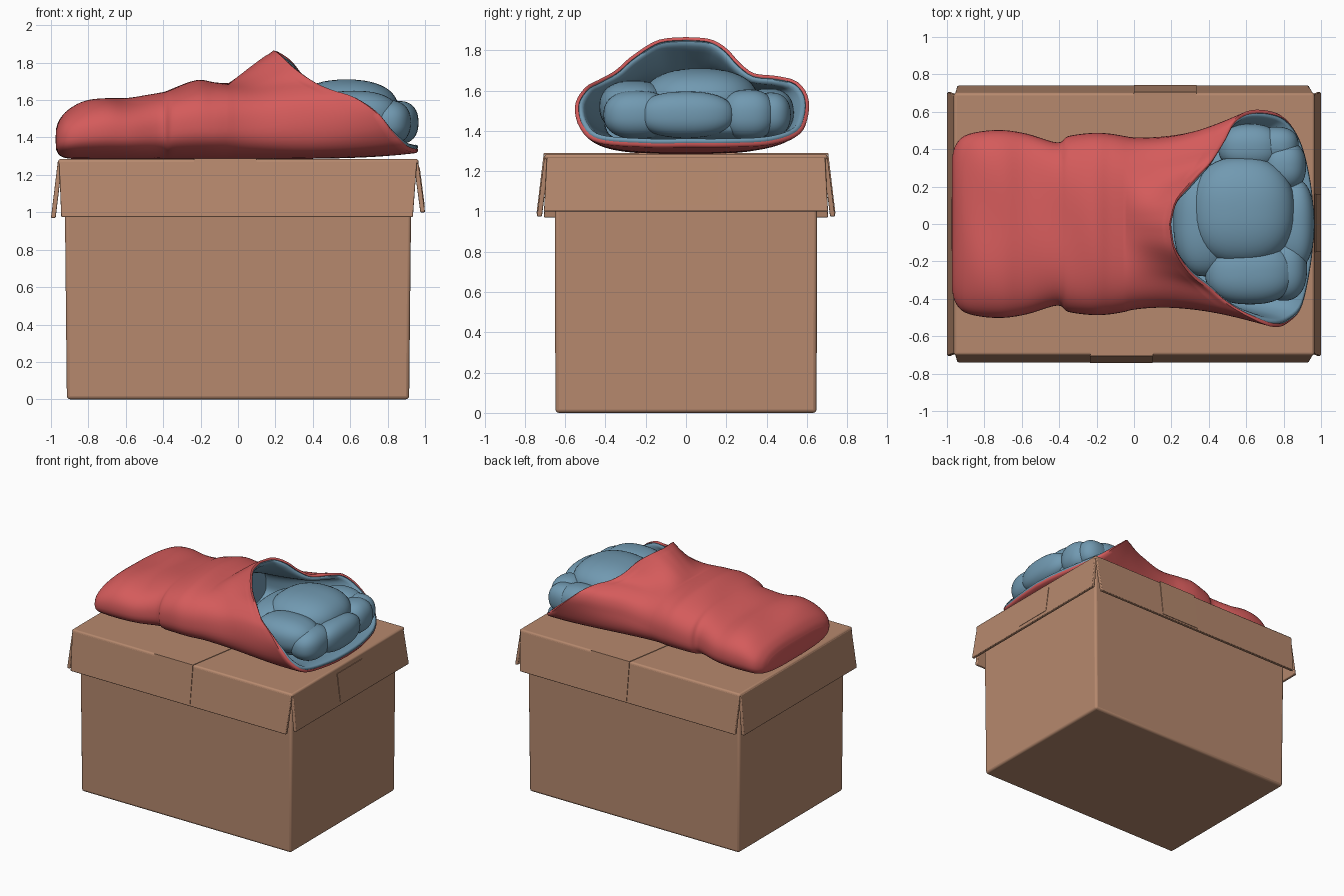
import bpy, bmesh, math
from mathutils import Vector

if "Cube" in bpy.data.objects:
    bpy.data.objects.remove(bpy.data.objects["Cube"])


def material(name, col):
    m = bpy.data.materials.new(name)
    m.diffuse_color = (*col, 1)
    m.use_nodes = True
    m.node_tree.nodes["Principled BSDF"].inputs["Base Color"].default_value = m.diffuse_color
    return m


CARD = material("cardboard", (0.47, 0.25, 0.155))
RED = material("red fabric", (0.66, 0.105, 0.105))
BLUE = material("blue lining", (0.165, 0.32, 0.44))


def finish(bm, name, mats, bevel=0, angle=40):
    bmesh.ops.recalc_face_normals(bm, faces=bm.faces)
    me = bpy.data.meshes.new(name)
    bm.to_mesh(me)
    bm.free()
    ob = bpy.data.objects.new(name, me)
    bpy.context.collection.objects.link(ob)
    for m in mats:
        me.materials.append(m)
    if bevel:
        mod = ob.modifiers.new("bevel", 'BEVEL')
        mod.width, mod.segments = bevel, 3
    bpy.ops.object.select_all(action='DESELECT')
    ob.select_set(True)
    bpy.context.view_layer.objects.active = ob
    bpy.ops.object.shade_smooth_by_angle(angle=math.radians(angle))
    return ob


def slab(name, a, b, bevel=0.0):
    """Solid between two matching four-cornered outlines."""
    bm = bmesh.new()
    va = [bm.verts.new(p) for p in a]
    vb = [bm.verts.new(p) for p in b]
    bm.faces.new(va)
    bm.faces.new(vb)
    for i in range(4):
        j = (i + 1) % 4
        bm.faces.new((va[i], va[j], vb[j], vb[i]))
    return finish(bm, name, [CARD], bevel)


def rect(x0, x1, y0, y1, z):
    return [(x0, y0, z), (x1, y0, z), (x1, y1, z), (x0, y1, z)]


# Box body and lid top
slab("box_body", rect(-.915, .915, -.648, .648, 0), rect(-.928, .928, -.652, .652, 1.265), .018)
slab("lid_top", rect(-.962, .965, -.702, .702, 1.255), rect(-.962, .965, -.702, .702, 1.285), .014)

# Lid flaps, hanging slightly outwards
for s, name, zb in ((-1, "left", .97), (1, "right", 1.0)):
    slab(name + "_flap",
         [(s * .963, -.69, 1.275), (s * .963, .69, 1.275), (s * 1.0, .705, zb), (s * 1.0, -.705, zb)],
         [(s * .938, -.69, 1.275), (s * .938, .69, 1.275), (s * .975, .705, zb), (s * .975, -.705, zb)], .006)
for s, name in ((-1, "front"), (1, "back")):
    slab(name + "_flap",
         [(-.957, s * .702, 1.275), (.957, s * .702, 1.275), (.935, s * .74, .975), (-.945, s * .74, .975)],
         [(-.957, s * .677, 1.275), (.957, s * .677, 1.275), (.935, s * .715, .975), (-.945, s * .715, .975)], .006)
    # Tape folded over the flap
    x = -.235 if s < 0 else 0.0
    q = [(x, .706, 1.288), (x + .335, .706, 1.288), (x + .335, .742, .99), (x, .742, .99)]
    slab(name + "_tape", [(a, s * b, c) for a, b, c in q], [(a, s * (b - .006), c) for a, b, c in q])

# Slanted tape across the lid, and the end plate
q = [(-.235, -.706), (.1, -.706), (.335, .706), (0, .706)]
slab("top_tape", [(a, b, 1.283) for a, b in q], [(a, b, 1.289) for a, b in q])
q = [(.972, -.15, 1.24), (.972, .16, 1.24), (.999, .16, 1.03), (.999, -.15, 1.03)]
slab("handle_plate", q, [(a - .006, b, c) for a, b, c in q])


# ---------- sleeping bag ----------
def spline(pts, n):
    """n+1 evenly parametrised Catmull-Rom samples of a point list."""
    out, m = [], len(pts) - 1
    pts = [Vector(p) for p in pts]
    for k in range(n + 1):
        f = k / n * m
        i = min(int(f), m - 1)
        t = f - i
        p0, p1, p2, p3 = (pts[max(0, min(m, i + d))] for d in (-1, 0, 1, 2))
        out.append(.5 * (2 * p1 + (p2 - p0) * t + (2 * p0 - 5 * p1 + 4 * p2 - p3) * t * t
                         + (3 * p1 - p0 - 3 * p2 + p3) * t ** 3))
    return out


def resample(pts, n):
    """n+1 points at equal arc length."""
    d = [0]
    for a, b in zip(pts, pts[1:]):
        d.append(d[-1] + (b - a).length)
    out, i = [], 0
    for k in range(n + 1):
        s = d[-1] * k / n
        while i < len(pts) - 2 and d[i + 1] < s:
            i += 1
        out.append(pts[i].lerp(pts[i + 1], (s - d[i]) / (d[i + 1] - d[i] or 1)))
    return out


H = 48            # points per half ring


def join(right, left):
    return resample(right, H) + resample(left, H)[-2:0:-1]


def section(x, w, zt, zb):
    halves = []
    zc = zb + (zt - zb) * .42
    for s in (1, -1):
        h = []
        for k in range(81):
            a = math.pi * k / 80
            c, sn = math.cos(a), math.sin(a)
            z = zc + ((zt - zc) if c > 0 else (zc - zb)) * math.copysign(abs(c) ** .8, c)
            h.append(Vector((x, s * w * abs(sn) ** .62, z)))
        halves.append(h)
    return join(*halves)


# Closed part: x, half width, top, bottom
stations = [(-.972, .36, 1.45, 1.335), (-.955, .42, 1.495, 1.305), (-.91, .47, 1.545, 1.288),
            (-.82, .495, 1.592, 1.285), (-.7, .502, 1.612, 1.285), (-.57, .482, 1.608, 1.285),
            (-.41, .436, 1.64, 1.285), (-.35, .47, 1.66, 1.285), (-.22, .487, 1.70, 1.285),
            (-.13, .483, 1.693, 1.285), (-.05, .47, 1.69, 1.285)]
rings = [section(*v[:]) for v in [s for s in (tuple(p) for p in [
    (a[0], a[1], a[2], a[3]) for a in spline(stations, 50)])]]

# Rim of the opening: both halves run from the peak to the bottom
rim_r = [(.19, 0, 1.865), (.22, .12, 1.855), (.28, .20, 1.81), (.34, .27, 1.735), (.41, .34, 1.685),
         (.48, .45, 1.672), (.53, .55, 1.645), (.61, .605, 1.57), (.72, .605, 1.47),
         (.81, .56, 1.38), (.89, .42, 1.33), (.94, .2, 1.318), (.955, 0, 1.318)]
rim_l = [(.19, 0, 1.865), (.215, -.14, 1.85), (.3, -.27, 1.77), (.4, -.35, 1.70), (.5, -.43, 1.655),
         (.62, -.50, 1.615), (.74, -.55, 1.53), (.82, -.53, 1.42), (.89, -.44, 1.34),
         (.94, -.2, 1.318), (.955, 0, 1.318)]
rim = join(spline(rim_r, 120), spline(rim_l, 120))
base = rings[-1]


def mouth(t):
    """Ring between the closed part (t=0) and the rim (t=1)."""
    out = []
    for a, b in zip(base, rim):
        p = a.lerp(b, t)
        low = max(0, min(1, (1.55 - b.z) / .2))
        tz = t + (t ** 4 - t) * low
        p.z = a.z + (b.z - a.z) * tz
        p.y *= 1 - .10 * math.sin(math.pi * t ** .8) * (1 - low * .5)
        out.append(p)
    return out


def inset(ring, d, push=0.0):
    """Move a ring inwards in its own y-z outline."""
    n, out = len(ring), []
    for i, p in enumerate(ring):
        t = ring[(i + 2) % n] - ring[i - 2]
        v = Vector((0, t.z, -t.y))
        if v.length > 0:
            v.normalize()
        out.append(p + v * d + Vector((push, 0, push * .4)))
    return out


M = 26
rings += [mouth(k / M) for k in range(1, M + 1)]
# Soft lumps in the fabric
for r in rings[4:-4]:
    for p in r:
        if p.z > 1.33:
            p.z += .007 * math.sin(9 * p.y + 7 * p.x) * math.sin(11 * p.x + 1) * min(1, (p.z - 1.33) * 6)
rings += [inset(rim, .008, .008), inset(rim, .018, .008)]
red_count = len(rings)
rings += [inset(rim, .019, .002), inset(rim, .024, .007), inset(rim, .036, .006), inset(rim, .045, -.004)]
rings += [inset(mouth(1 - k / 14), .047) for k in range(1, 15)]

bm = bmesh.new()
vr = [[bm.verts.new(p) for p in r] for r in rings]
n = 2 * H
for k in range(len(vr) - 1):
    for i in range(n):
        j = (i + 1) % n
        f = bm.faces.new((vr[k][i], vr[k][j], vr[k + 1][j], vr[k + 1][i]))
        f.material_index = 1 if k >= red_count - 1 else 0
for r, mi in ((vr[0], 0), (vr[-1], 1)):
    c = bm.verts.new(sum((v.co for v in r), Vector()) / n + Vector((-.004, 0, 0)))
    for i in range(n):
        bm.faces.new((r[i], r[(i + 1) % n], c)).material_index = mi
finish(bm, "sleeping_bag", [RED, BLUE], angle=60)

# Pillow puffs: centre and radii
puffs = [(.58, .07, 1.54, .28, .29, .17), (.86, .0, 1.48, .105, .24, .115),
         (.80, .31, 1.48, .12, .135, .125), (.62, .41, 1.49, .17, .125, .12),
         (.76, .42, 1.48, .12, .10, .11), (.62, -.26, 1.52, .24, .17, .13),
         (.80, -.24, 1.48, .125, .17, .12), (.38, .02, 1.50, .17, .30, .14),
         (.62, .05, 1.42, .28, .42, .08)]
for k, (x, y, z, a, b, c) in enumerate(puffs):
    bm = bmesh.new()
    bmesh.ops.create_uvsphere(bm, u_segments=40, v_segments=24, radius=1)
    for v in bm.verts:
        # slightly squared ellipsoid
        p = [math.copysign(abs(q) ** .85, q) for q in v.co]
        v.co = (x + a * p[0], y + b * p[1], z + c * p[2])
    finish(bm, "pillow_puff_%d" % (k + 1), [BLUE], angle=60)
